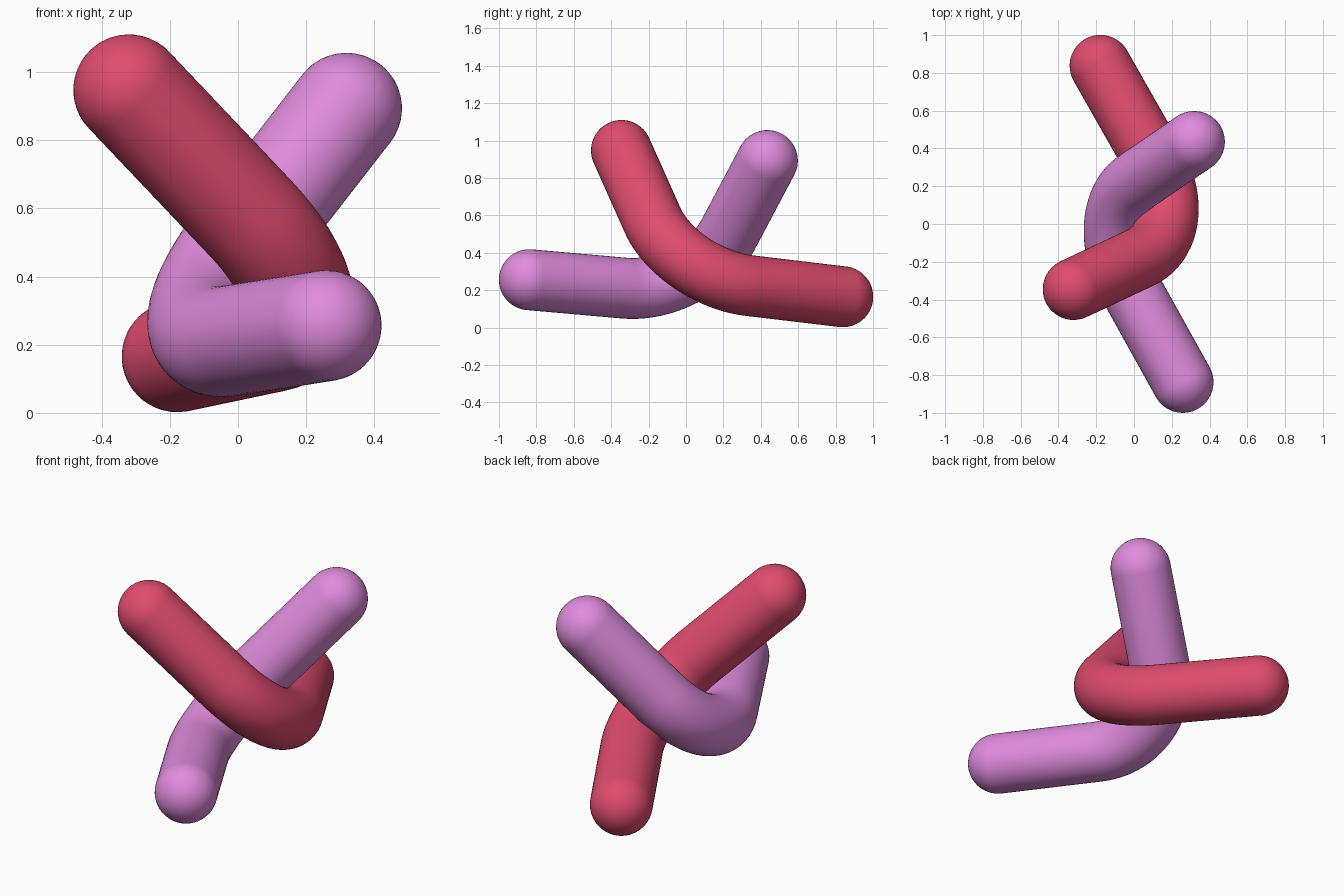
import bpy, bmesh, math
from mathutils import Vector

if "Cube" in bpy.data.objects:
    bpy.data.objects.remove(bpy.data.objects["Cube"])

RADIUS = 0.163   # tube thickness
BEND = 0.445     # centreline bend radius
SIDES, ARC, CAP = 48, 24, 12


def material(name, rgb):
    m = bpy.data.materials.new(name)
    m.diffuse_color = (*rgb, 1)
    m.use_nodes = True
    m.node_tree.nodes["Principled BSDF"].inputs["Base Color"].default_value = m.diffuse_color
    return m


def bent_rod(name, start, corner, end, mat):
    """Round-ended rod with one filleted right-angle bend."""
    start, corner, end = Vector(start), Vector(corner), Vector(end)
    ua, ub = (start - corner).normalized(), (end - corner).normalized()
    normal = ua.cross(ub).normalized()
    sweep = math.pi - ua.angle(ub)
    tangent_len = BEND * math.tan(sweep / 2)
    centre = corner + (ua + ub).normalized() * (BEND / math.cos(sweep / 2))
    p0 = corner + ua * tangent_len
    radial, along = (p0 - centre).normalized(), -ua

    # stations along the rod: centre, direction, ring radius
    stations = []
    for i in range(1, CAP + 1):                      # first rounded end
        a = math.pi / 2 * i / CAP
        stations.append((start + ua * RADIUS * math.cos(a), -ua, RADIUS * math.sin(a)))
    for i in range(ARC + 1):                         # bend
        a = sweep * i / ARC
        out = radial * math.cos(a) + along * math.sin(a)
        direction = along * math.cos(a) - radial * math.sin(a)
        stations.append((centre + out * BEND, direction, RADIUS))
    for i in range(CAP, 0, -1):                      # second rounded end
        a = math.pi / 2 * i / CAP
        stations.append((end + ub * RADIUS * math.cos(a), ub, RADIUS * math.sin(a)))

    bm = bmesh.new()
    rings = []
    for c, d, r in stations:
        side = normal.cross(d).normalized()
        angles = [2 * math.pi * k / SIDES for k in range(SIDES)]
        rings.append([bm.verts.new(c + (normal * math.cos(t) + side * math.sin(t)) * r)
                      for t in angles])
    for r0, r1 in zip(rings, rings[1:]):
        for k in range(SIDES):
            j = (k + 1) % SIDES
            bm.faces.new((r0[k], r0[j], r1[j], r1[k]))
    for ring, tip in ((rings[0], start + ua * RADIUS), (rings[-1], end + ub * RADIUS)):
        v = bm.verts.new(tip)
        for k in range(SIDES):
            bm.faces.new((ring[k], ring[(k + 1) % SIDES], v))
    bmesh.ops.recalc_face_normals(bm, faces=bm.faces[:])
    for f in bm.faces:
        f.smooth = True
    mesh = bpy.data.meshes.new(name)
    bm.to_mesh(mesh)
    bm.free()
    mesh.materials.append(mat)
    obj = bpy.data.objects.new(name, mesh)
    bpy.context.collection.objects.link(obj)
    return obj


# two interlocking bent rods
bent_rod("red_bent_rod", (-0.32, -0.345, 0.947), (0.322, -0.043, 0.27),
         (-0.178, 0.838, 0.165), material("crimson", (0.75, 0.073, 0.16)))
bent_rod("pink_bent_rod", (0.318, 0.435, 0.893), (-0.238, 0.056, 0.177),
         (0.258, -0.837, 0.256), material("orchid", (0.74, 0.26, 0.72)))
